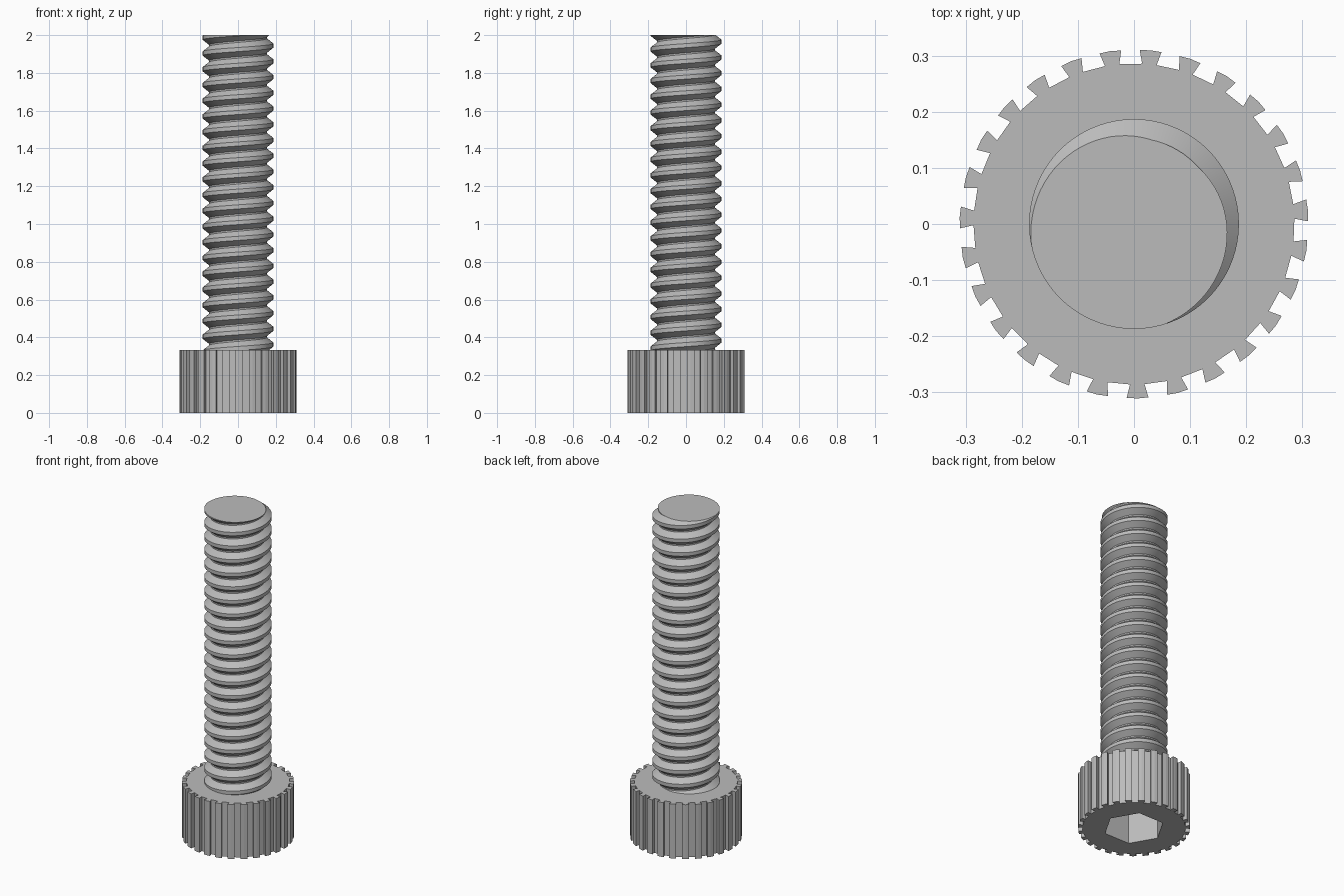
import bpy, bmesh
from math import radians, sin, cos, pi

cube = bpy.data.objects.get("Cube")
if cube:
    bpy.data.objects.remove(cube)

HEAD_TOP, TIP = 0.333, 2.0
CREST, ROOT, PITCH = 0.187, 0.153, 0.0833

steel = bpy.data.materials.new("grey steel")
steel.use_nodes = True
GREY = (0.5, 0.5, 0.5, 1)
steel.diffuse_color = GREY
steel.node_tree.nodes["Principled BSDF"].inputs["Base Color"].default_value = GREY


def finish(bm, name, smooth_angle=None):
    """Turn a bmesh into a named object with the steel material."""
    bmesh.ops.recalc_face_normals(bm, faces=bm.faces)
    mesh = bpy.data.meshes.new(name)
    bm.to_mesh(mesh)
    bm.free()
    mesh.materials.append(steel)
    if smooth_angle:
        for p in mesh.polygons:
            p.use_smooth = True
        mesh.set_sharp_from_angle(angle=radians(smooth_angle))
    obj = bpy.data.objects.new(name, mesh)
    bpy.context.collection.objects.link(obj)
    return obj


def prism(name, outline, z0, z1):
    """Extrude an outline of (radius, degrees) points upwards."""
    bm = bmesh.new()
    base = bm.faces.new([bm.verts.new((r * cos(radians(a)), r * sin(radians(a)), z0))
                         for r, a in outline])
    top = bmesh.ops.extrude_face_region(bm, geom=[base], use_keep_orig=True)
    verts = [v for v in top["geom"] if isinstance(v, bmesh.types.BMVert)]
    bmesh.ops.translate(bm, verts=verts, vec=(0, 0, z1 - z0))
    return finish(bm, name)


# Knurled head: ribs slightly wider at the outside
RIBS = 27
outline = []
for i in range(RIBS):
    a = 4.5 + i * 360 / RIBS
    outline += [(0.286, a - 2.6), (0.31, a - 3.6), (0.311, a),
                (0.31, a + 3.6), (0.286, a + 2.6)]
head = prism("knurled_head", outline, 0, HEAD_TOP)

# Hexagonal key socket cut into the underside
cutter = prism("socket_cutter", [(0.17, i * 60) for i in range(6)], -0.1, 0.2)
cutter.hide_render = True
cutter.hide_set(True)
cut = head.modifiers.new("hex socket", 'BOOLEAN')
cut.operation = 'DIFFERENCE'
cut.solver = 'EXACT'
cut.object = cutter

# Threaded shaft: one tooth profile swept along a right-handed helix
STEPS = 72
profile = [(ROOT, 0), (ROOT, 0.1), (CREST, 0.42), (CREST, 0.68), (ROOT, 1)]
start = TIP - PITCH * (0.55 + 240 / 360) - 22 * PITCH
bm = bmesh.new()
previous = None
for i in range(STEPS * 25 + 1):
    a = 2 * pi * i / STEPS
    row = [bm.verts.new((r * cos(a), r * sin(a), start + PITCH * (i / STEPS + t)))
           for r, t in profile]
    if previous:
        for j in range(len(profile) - 1):
            bm.faces.new((previous[j], row[j], row[j + 1], previous[j + 1]))
    previous = row
bmesh.ops.remove_doubles(bm, verts=bm.verts, dist=0.0001)

# Trim the helix flat at both ends and cap it
for z, up in ((HEAD_TOP - 0.03, -1), (TIP, 1)):
    res = bmesh.ops.bisect_plane(bm, geom=bm.verts[:] + bm.edges[:] + bm.faces[:],
                                 dist=1e-6, plane_co=(0, 0, z), plane_no=(0, 0, up),
                                 clear_outer=True)
    rim = [e for e in res["geom_cut"] if isinstance(e, bmesh.types.BMEdge)]
    bmesh.ops.triangle_fill(bm, edges=rim, use_beauty=True, normal=(0, 0, up))
finish(bm, "threaded_shaft", 30)
